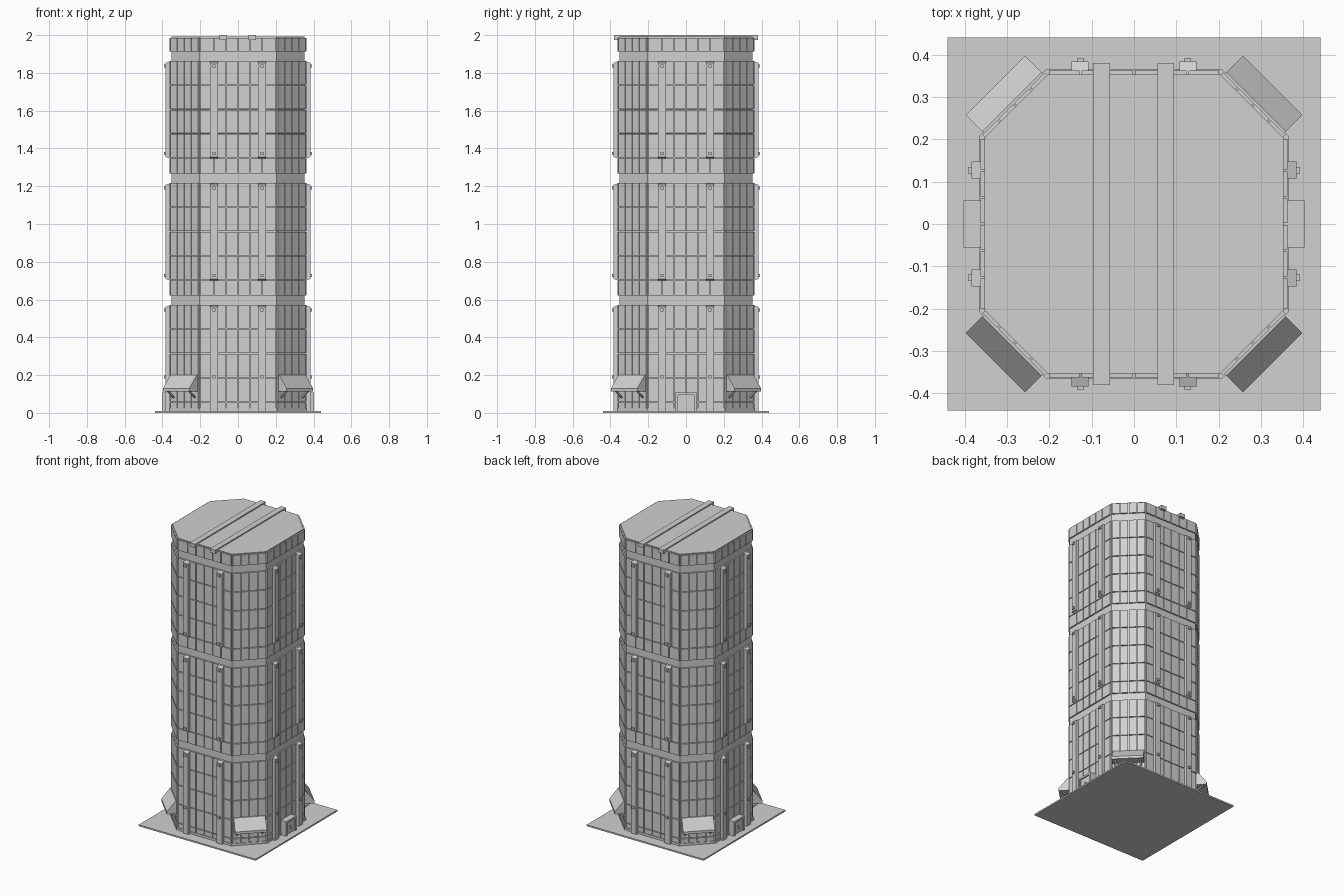
import bpy, bmesh, math
from mathutils import Matrix, Vector

if "Cube" in bpy.data.objects:
    bpy.data.objects.remove(bpy.data.objects["Cube"], do_unlink=True)

grey = bpy.data.materials.new("pale grey")
grey.use_nodes = True
COLOUR = (0.64, 0.64, 0.64, 1)
grey.diffuse_color = COLOUR
grey.node_tree.nodes["Principled BSDF"].inputs["Base Color"].default_value = COLOUR


def finish(bm, name, turn=0.0):
    bmesh.ops.recalc_face_normals(bm, faces=bm.faces)
    mesh = bpy.data.meshes.new(name)
    bm.to_mesh(mesh)
    bm.free()
    mesh.materials.append(grey)
    obj = bpy.data.objects.new(name, mesh)
    obj.rotation_euler.z = turn
    bpy.context.collection.objects.link(obj)
    return obj


def add_box(bm, low, high):
    low, high = Vector(low), Vector(high)
    place = Matrix.Translation((low + high) / 2) @ Matrix.Diagonal((*(high - low), 1))
    bmesh.ops.create_cube(bm, size=1, matrix=place)


def add_prism(bm, outline, shift):
    # Extrude a closed 3D outline along a vector
    face = bm.faces.new([bm.verts.new(p) for p in outline])
    out = bmesh.ops.extrude_face_region(bm, geom=[face], use_keep_orig=True)
    verts = [v for v in out["geom"] if isinstance(v, bmesh.types.BMVert)]
    bmesh.ops.translate(bm, verts=verts, vec=shift)


def octagon(flat, half):
    # Square with chamfered corners, counter-clockwise from the front
    points = []
    for k in range(4):
        spin = Matrix.Rotation(k * math.pi / 2, 2)
        points += [spin @ Vector((s * half, -flat)) for s in (-1, 1)]
    return points


# Foundation plate and low kerb
bm = bmesh.new()
add_box(bm, (-0.44, -0.44, 0), (0.44, 0.44, 0.01))
finish(bm, "ground_plate")
bm = bmesh.new()
add_prism(bm, [(p.x, p.y, 0.01) for p in octagon(0.366, 0.207)], (0, 0, 0.015))
finish(bm, "base_kerb")

# Tower shell: octagonal grid of cells, raised as separate cladding panels
STOREY_TOPS = [0.573, 1.219, 1.865]
TOP = 1.988
ROW = 0.129
levels = [0.01]
for top in STOREY_TOPS:
    levels += [top - d for d in (0.6, 4 * ROW, 3 * ROW, 2 * ROW, ROW, 0) if top > d]
levels += [STOREY_TOPS[-1] + 0.046, TOP]

corners = octagon(0.353, 0.203)
ring = []
for k, start in enumerate(corners):
    end = corners[(k + 1) % 8]
    # Wide sides have six columns, chamfers four
    cuts = (0, 0.19, 0.345, 0.5, 0.655, 0.81) if k % 2 == 0 else (0, 0.25, 0.5, 0.75)
    ring += [start.lerp(end, c) for c in cuts]

bm = bmesh.new()
rows = [[bm.verts.new((p.x, p.y, z)) for p in ring] for z in levels]
panels = []
for z, low, high in zip(levels, rows, rows[1:]):
    is_band = any(abs(z - top) < 0.001 for top in STOREY_TOPS)
    for i in range(len(ring)):
        j = (i + 1) % len(ring)
        face = bm.faces.new((low[i], low[j], high[j], high[i]))
        if not is_band:
            panels.append(face)
bm.faces.new(rows[-1])
bm.faces.new(list(reversed(rows[0])))
bm.normal_update()
bmesh.ops.inset_individual(bm, faces=panels, thickness=0.003, depth=0.0)
bmesh.ops.inset_individual(bm, faces=panels, thickness=0.0005, depth=0.009)
finish(bm, "tower_shell")

# Roof slab
bm = bmesh.new()
add_prism(bm, [(p.x, p.y, TOP - 0.004) for p in octagon(0.353, 0.203)], (0, 0, 0.008))
finish(bm, "roof_slab")

# Roof straps that hook over the front and back edges
for name, x in (("right", -0.077), ("left", 0.075)):
    bm = bmesh.new()
    add_box(bm, (x - 0.02, -0.38, TOP), (x + 0.02, 0.38, 2.0))
    for s in (-1, 1):
        y0, y1 = sorted((s * 0.355, s * 0.38))
        add_box(bm, (x - 0.02, y0, 1.975), (x + 0.02, y1, 1.996))
    finish(bm, name + "_roof_strap")

# Bolted pilasters: two per wide side on every storey
for k, side in enumerate(("front", "left", "back", "right")):
    bm = bmesh.new()
    bolts = bmesh.new()
    for storey, top in enumerate(STOREY_TOPS):
        bottom = top - 0.522 if storey else 0.01
        bolt_heights = (top - 0.028, top - 0.492) if storey else (top - 0.028, 0.19)
        for x in (-0.127, 0.127):
            profile = [(-0.35, bottom), (-0.383, bottom + 0.012 * (storey > 0)),
                       (-0.383, top - 0.012), (-0.35, top)]
            add_prism(bm, [(x - 0.02, y, z) for y, z in profile], (0.04, 0, 0))
            for z in bolt_heights:
                add_box(bolts, (x - 0.008, -0.392, z - 0.008), (x + 0.008, -0.38, z + 0.008))
    finish(bm, side + "_pilasters", k * math.pi / 2)
    finish(bolts, side + "_bolts", k * math.pi / 2)

# Sloped hoods with braces on the four chamfers
hood = [(-0.398, 0.2), (-0.408, 0.2), (-0.463, 0.13), (-0.463, 0.113), (-0.398, 0.113)]
brace = [(-0.398, 0.075), (-0.398, 0.085), (-0.44, 0.115), (-0.45, 0.115)]
for k in range(4):
    turn = math.pi / 4 + k * math.pi / 2
    bm = bmesh.new()
    add_prism(bm, [(-0.099, y, z) for y, z in hood], (0.198, 0, 0))
    finish(bm, f"corner_hood_{k + 1}", turn)
    bm = bmesh.new()
    for x in (-0.085, 0.075):
        add_prism(bm, [(x, y, z) for y, z in brace], (0.01, 0, 0))
    finish(bm, f"hood_braces_{k + 1}", turn)

# Entrance porches on the two sides: frame, roof and recessed door
for name, turn in (("left", math.pi / 2), ("right", -math.pi / 2)):
    bm = bmesh.new()
    for s in (-1, 1):
        x0, x1 = sorted((s * 0.043, s * 0.056))
        add_box(bm, (x0, -0.402, 0.01), (x1, -0.35, 0.1))
    add_box(bm, (-0.056, -0.402, 0.095), (0.056, -0.35, 0.108))
    finish(bm, name + "_porch", turn)
    bm = bmesh.new()
    add_box(bm, (-0.045, -0.394, 0.01), (0.045, -0.35, 0.097))
    add_box(bm, (-0.002, -0.4, 0.04), (0.002, -0.393, 0.06))
    finish(bm, name + "_door", turn)
